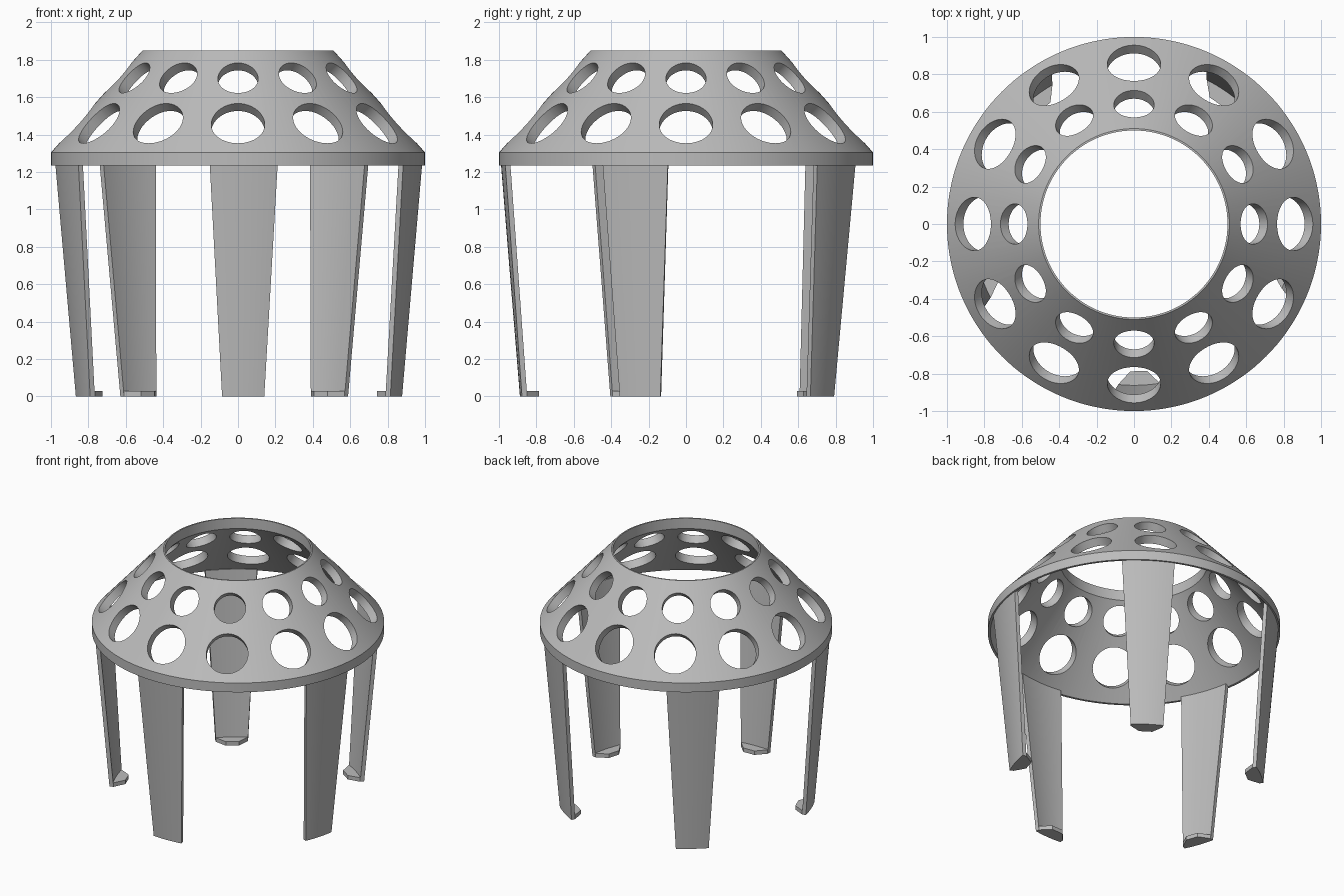
import bpy, bmesh
from math import sin, cos, pi, radians
from mathutils import Matrix, Vector

if "Cube" in bpy.data.objects:
    bpy.data.objects.remove(bpy.data.objects["Cube"])

grey = bpy.data.materials.new("matte grey")
grey.use_nodes = True
COLOR = (0.5, 0.5, 0.5, 1)
grey.diffuse_color = COLOR
grey.node_tree.nodes["Principled BSDF"].inputs["Base Color"].default_value = COLOR


def make_object(name, bm):
    bmesh.ops.recalc_face_normals(bm, faces=bm.faces)
    mesh = bpy.data.meshes.new(name)
    bm.to_mesh(mesh)
    bm.free()
    mesh.materials.append(grey)
    obj = bpy.data.objects.new(name, mesh)
    bpy.context.collection.objects.link(obj)
    return obj


def smooth(obj):
    bpy.ops.object.select_all(action='DESELECT')
    obj.select_set(True)
    bpy.context.view_layer.objects.active = obj
    bpy.ops.object.shade_smooth_by_angle(angle=radians(25))


def skin(bm, lower, upper):
    """Closed solid between two matching outlines."""
    a = [bm.verts.new(p) for p in lower]
    b = [bm.verts.new(p) for p in upper]
    n = len(a)
    for i in range(n):
        j = (i + 1) % n
        bm.faces.new((a[i], a[j], b[j], b[i]))
    bm.faces.new(a[::-1])
    bm.faces.new(b)


def polar(r, a, z):
    return Vector((r * cos(a), r * sin(a), z))


# Conical shell: revolved wall section with a vertical rim and collar
RIM_Z, TOP_Z, TOP_R, WALL = 1.305, 1.85, 0.51, 0.08
slope = (1 - TOP_R) / (TOP_Z - RIM_Z)
normal = Vector((1, 0, slope)).normalized()


def cone_r(z):
    return 1 - (z - RIM_Z) * slope


collar_z = RIM_Z + (0.5 - WALL) / slope
section = [(1, 1.235), (1, RIM_Z), (TOP_R, TOP_Z), (0.5, TOP_Z),
           (0.5, RIM_Z + (1 - WALL - 0.5) / slope),
           (cone_r(1.235) - WALL, 1.235)]
SEG = 144
bm = bmesh.new()
rings = [[bm.verts.new(polar(r, 2 * pi * k / SEG, z)) for r, z in section]
         for k in range(SEG)]
for k in range(SEG):
    p, q = rings[k], rings[(k + 1) % SEG]
    for i in range(len(section)):
        j = (i + 1) % len(section)
        bm.faces.new((p[i], q[i], q[j], p[j]))
shell = make_object("perforated_shell", bm)

# Two rows of twelve round holes, bored square to the slope
bm = bmesh.new()
tilt = normal.to_track_quat('Z', 'Y').to_matrix().to_4x4()
for z, radius in ((1.46, 0.143), (1.703, 0.108)):
    for k in range(12):
        place = (Matrix.Rotation(k * pi / 6, 4, 'Z')
                 @ Matrix.Translation((cone_r(z), 0, z)) @ tilt)
        bmesh.ops.create_cone(bm, cap_ends=True, segments=48, radius1=radius,
                              radius2=radius, depth=0.24, matrix=place)
cutter = make_object("hole_cutter", bm)
cutter.hide_render = True
cut = shell.modifiers.new("holes", 'BOOLEAN')
cut.operation = 'DIFFERENCE'
cut.solver = 'EXACT'
cut.object = cutter
bpy.context.view_layer.objects.active = shell
bpy.ops.object.modifier_apply(modifier=cut.name)
bpy.data.objects.remove(cutter)
smooth(shell)

# Five tapered curved legs, each with a chamfered inward foot
LEG_TOP, THICK, STEPS = 1.25, 0.028, 10
HALF_LOW, HALF_HIGH = radians(7.3), radians(10.6)


def arc(r, half, z):
    return [polar(r, half * (2 * i / STEPS - 1), z) for i in range(STEPS + 1)]


def leg_outline(r, half, z):
    return arc(r, half, z) + arc(r - THICK, half, z)[::-1]


def foot_outline(z):
    return arc(0.887, HALF_LOW, z) + [
        polar(0.86, HALF_LOW, z), Vector((0.787, 0.045, z)),
        Vector((0.787, -0.045, z)), polar(0.86, -HALF_LOW, z)]


for k in range(5):
    turn = Matrix.Rotation(radians(-88.2 + 72 * k), 4, 'Z')
    bm = bmesh.new()
    skin(bm, leg_outline(0.888, HALF_LOW, 0),
         leg_outline(0.99, HALF_HIGH, LEG_TOP))
    bm.transform(turn)
    smooth(make_object(f"leg_{k + 1}", bm))
    bm = bmesh.new()
    skin(bm, foot_outline(0), foot_outline(0.03))
    bm.transform(turn)
    smooth(make_object(f"foot_{k + 1}", bm))
